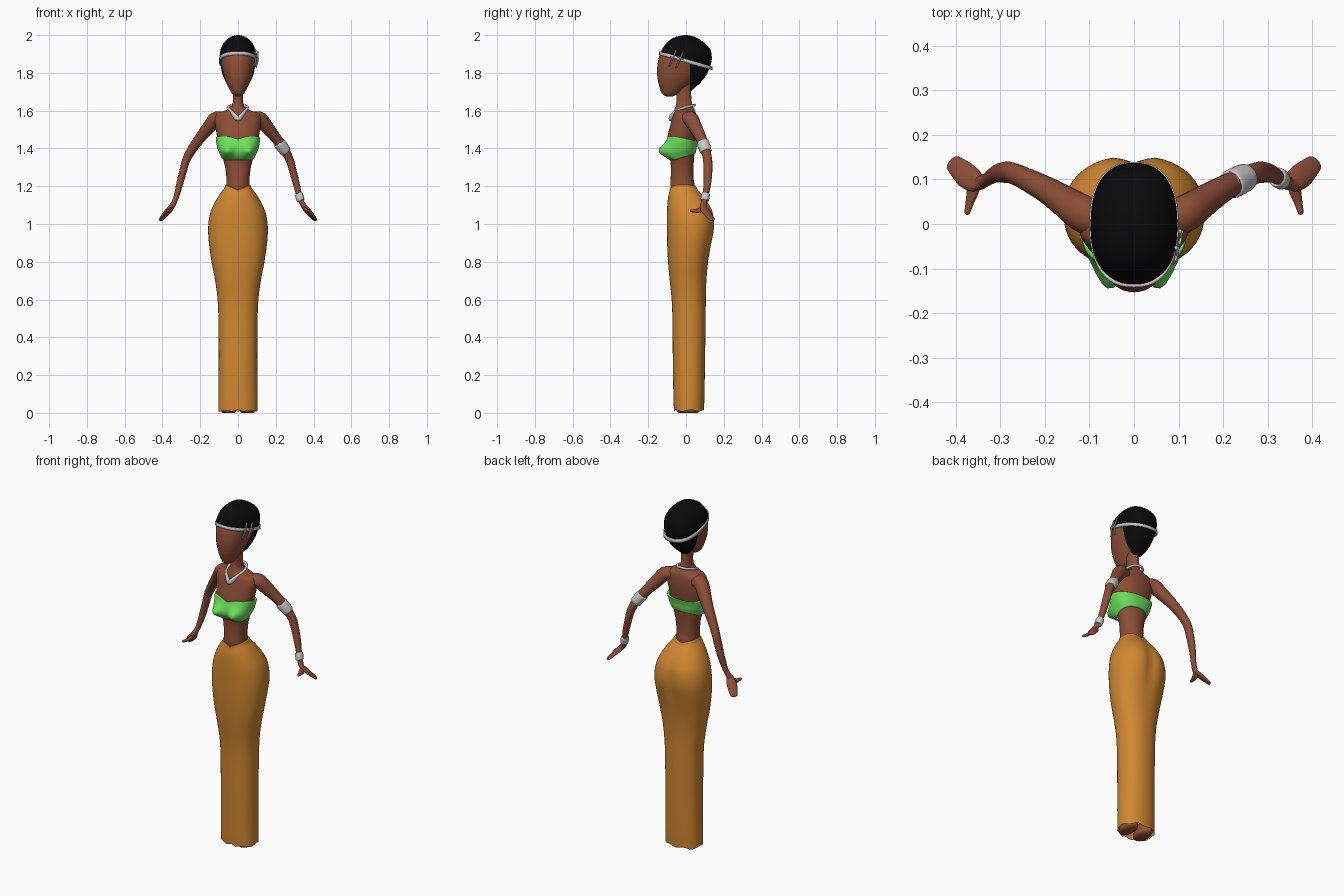
import bpy, bmesh, math
from math import exp, pi, sin, cos
from mathutils import Vector


def material(name, rgb):
    m = bpy.data.materials.new(name)
    m.diffuse_color = (*rgb, 1)
    return m


SKIN = material("brown skin", (0.27, 0.077, 0.038))
ORANGE = material("orange cloth", (0.64, 0.245, 0.032))
GREEN = material("green cloth", (0.15, 0.75, 0.105))
SILVER = material("silver", (0.58, 0.58, 0.58))
BLACK = material("black hair", (0.003, 0.003, 0.003))


def spline(pts, steps, closed=False):
    """Catmull-Rom through tuples of any length."""
    n, out = len(pts), []
    get = (lambda i: pts[i % n]) if closed else (lambda i: pts[max(0, min(n - 1, i))])
    for i in range(n if closed else n - 1):
        for s in range(steps):
            t = s / steps
            out.append(tuple(
                0.5 * (2 * b + (c - a) * t + (2 * a - 5 * b + 4 * c - d) * t * t
                       + (3 * b - a - 3 * c + d) * t ** 3)
                for a, b, c, d in zip(get(i - 1), get(i), get(i + 1), get(i + 2))))
    return out if closed else out + [tuple(pts[-1])]


def skin_rings(name, rings, mat, cap=True, loop=False, edit=None):
    """Join equal rings of points into one smooth mesh."""
    bm = bmesh.new()
    vs = [[bm.verts.new(p) for p in r] for r in rings]
    n = len(vs[0])
    for i in range(len(vs) if loop else len(vs) - 1):
        a, b = vs[i], vs[(i + 1) % len(vs)]
        for j in range(n):
            k = (j + 1) % n
            bm.faces.new((a[j], a[k], b[k], b[j]))
    if cap and not loop:
        bm.faces.new(vs[0])
        bm.faces.new(vs[-1])
    bmesh.ops.recalc_face_normals(bm, faces=bm.faces)
    if edit:
        edit(bm)
    for f in bm.faces:
        f.smooth = True
    me = bpy.data.meshes.new(name)
    bm.to_mesh(me)
    bm.free()
    me.materials.append(mat)
    ob = bpy.data.objects.new(name, me)
    bpy.context.collection.objects.link(ob)
    return ob


def oval(z, hw, yf, yb, e=2.0, n=48):
    """Horizontal superellipse of half width hw from yf to yb."""
    p = lambda v: math.copysign(abs(v) ** (2 / e), v)
    return [(hw * p(cos(2 * pi * j / n)),
             (yf + yb) / 2 + (yb - yf) / 2 * p(sin(2 * pi * j / n)), z) for j in range(n)]


def loft(name, rings, mat, e=2.0, steps=4, shape=None, **kw):
    rows = [oval(*r, e=e) for r in spline(rings, steps)]
    if shape:
        rows = [[shape(*p) for p in r] for r in rows]
    return skin_rings(name, rows, mat, **kw)


def tube(name, pts, mat, side=(0, 1, 0), n=16, steps=4, closed=False):
    """Tube along (x, y, z, half width along side, half thickness) points."""
    path = spline(pts, steps, closed)
    rows, m = [], len(path)
    for i, p in enumerate(path):
        a = path[(i + 1) % m] if closed else path[min(i + 1, m - 1)]
        b = path[i - 1] if closed else path[max(i - 1, 0)]
        d = (Vector(a[:3]) - Vector(b[:3])).normalized()
        w = Vector(side)
        w = (w - d * w.dot(d)).normalized()
        u = d.cross(w)
        rows.append([Vector(p[:3]) + w * p[3] * cos(2 * pi * j / n) + u * p[4] * sin(2 * pi * j / n)
                     for j in range(n)])
    return skin_rings(name, rows, mat, loop=closed)


# Torso and neck
loft("torso", [
    (1.15, .062, -.075, .045), (1.20, .062, -.083, .047), (1.24, .061, -.081, .040),
    (1.30, .068, -.080, .040), (1.34, .078, -.084, .042), (1.40, .095, -.098, .046),
    (1.45, .108, -.100, .052), (1.52, .120, -.084, .058), (1.565, .122, -.072, .056),
    (1.588, .105, -.066, .052), (1.603, .062, -.062, .046), (1.62, .035, -.057, .038),
    (1.65, .027, -.050, .030), (1.72, .028, -.052, .026), (1.75, .028, -.05, .026)], SKIN, e=2.15)

# Head, with a long tapering face
loft("head", [
    (1.674, .008, -.10, -.075), (1.682, .024, -.118, -.055), (1.70, .038, -.132, -.03),
    (1.75, .063, -.147, .03), (1.80, .079, -.153, .07), (1.85, .088, -.150, .10),
    (1.90, .088, -.136, .105), (1.95, .066, -.09, .09), (1.975, .03, -.04, .05)], SKIN, e=2.1)


# Hair cap: cut along a tilted hairline and behind the cheeks
def cut_hairline(bm):
    line_co, line_no = Vector((0, -.13, 1.908)), Vector((0, .29, 1)).normalized()
    for co, no in ((line_co, line_no), (Vector((0, .02, 0)), Vector((0, 1, 0)))):
        bmesh.ops.bisect_plane(bm, geom=bm.verts[:] + bm.edges[:] + bm.faces[:],
                               plane_co=co, plane_no=no)
    gone = [f for f in bm.faces if f.calc_center_median().y < .02
            and (f.calc_center_median() - line_co).dot(line_no) < 0]
    bmesh.ops.delete(bm, geom=gone, context='FACES')


loft("hair", [
    (1.705, .040, -.12, .028), (1.75, .068, -.14, .078), (1.80, .086, -.15, .114),
    (1.86, .096, -.148, .135), (1.89, .097, -.140, .136), (1.92, .093, -.129, .130),
    (1.95, .081, -.110, .108), (1.975, .061, -.085, .076), (1.992, .036, -.05, .042),
    (2.0, .006, -.01, .008)], BLACK, e=2.4, edit=cut_hairline)

# Headband tilted down to the back
band = [oval(dz, .097 + o, -.139 - o, .136 + o, 2.4)
        for dz, o in ((-.010, -.004), (-.009, .003), (.009, .003), (.010, -.004))]
skin_rings("headband", [[(x, y, z + 1.903 - .29 * (y + .135)) for x, y, z in r] for r in band],
           SILVER, loop=True)

# Two crossed hairpins on the right side of the head
for i, dy in enumerate((0, .037)):
    x = .086 + .25 * dy
    tube(f"hairpin_{i}", [(x, -.088 + dy, 1.836 - .2 * dy, .004, .004),
                          (x + .010, -.07 + dy, 1.878 - .2 * dy, .004, .004),
                          (x + .008, -.052 + dy, 1.92 - .2 * dy, .004, .004)], SILVER, n=8)
    tube(f"hairpin_bar_{i}", [(x + .007, -.083 + dy, 1.886, .003, .003),
                              (x + .013, -.052 + dy, 1.872, .003, .003)], SILVER, (0, 0, 1), n=8)


# Bandeau top: two bust bumps, narrow band at the back
def bust(x, y, z):
    z0 = z
    if y < -.03:
        k = min(1, (-.03 - y) / .04)
        y -= k * .042 * exp(-((abs(x) - .06) / .036) ** 2 - ((z0 - 1.387) / .036) ** 2)
        if z0 > 1.42:
            z -= (z0 - 1.42) * .35 * exp(-(x / .03) ** 2)
    t = max(0, min(1, (y + .06) / .11))
    return x, y, z + t * (1.408 + (z0 - 1.402) * .55 - z)


loft("bandeau_top", [
    (1.338, .078, -.080, .040), (1.343, .086, -.092, .050), (1.36, .094, -.105, .053),
    (1.385, .105, -.112, .056), (1.42, .113, -.110, .058), (1.45, .117, -.104, .061),
    (1.463, .116, -.100, .061), (1.464, .106, -.092, .052)], GREEN, e=2.4, cap=False, shape=bust)


# Long skirt: cleft at the back, dipped waist, wavy hem
def drape(x, y, z):
    if y > 0:
        y -= .016 * exp(-(x / .028) ** 2 - ((z - 1.0) / .12) ** 2)
    if z > 1.14:
        z -= (z - 1.14) / .065 * (.027 if y < 0 else .015) * max(0, 1 - abs(x) / .06)
    if z < .03:
        z += .005 * sin(7 * math.atan2(y, x))
    return x, y, z


loft("skirt", [
    (.012, .104, -.064, .095), (.10, .104, -.067, .098), (.30, .102, -.070, .101),
    (.50, .104, -.072, .104), (.60, .108, -.076, .105), (.70, .121, -.086, .108),
    (.80, .140, -.095, .118), (.90, .154, -.100, .138), (.98, .158, -.101, .153),
    (1.05, .149, -.101, .148), (1.10, .130, -.099, .128), (1.15, .102, -.094, .094),
    (1.19, .073, -.088, .064), (1.205, .066, -.086, .058), (1.207, .058, -.078, .045)],
     ORANGE, e=2.25, cap=False, shape=drape)

for s, label in ((-1, "left"), (1, "right")):
    # Feet just inside the hem
    loft(f"{label}_foot", [(0, .03, -.04, .06), (.012, .04, -.05, .075), (.04, .036, -.045, .075),
                           (.08, .025, -.01, .065), (.2, .03, -.01, .06)], SKIN,
         shape=lambda x, y, z: (x + s * .05, y, z))
    # Arm, mitten hand and thumb
    flip = lambda pts: [(s * p[0], *p[1:]) for p in pts]
    tube(f"{label}_arm", flip([
        (.085, .010, 1.56, .042, .034), (.118, .025, 1.556, .042, .038),
        (.155, .050, 1.512, .036, .035), (.197, .077, 1.46, .030, .029),
        (.237, .098, 1.405, .026, .025), (.270, .113, 1.348, .024, .022),
        (.287, .116, 1.295, .024, .020), (.308, .113, 1.215, .020, .018),
        (.328, .101, 1.14, .015, .014), (.345, .092, 1.10, .016, .013),
        (.356, .088, 1.08, .012, .008)]), SKIN)
    tube(f"{label}_hand", flip([
        (.338, .094, 1.118, .012, .011), (.352, .092, 1.09, .022, .012),
        (.372, .106, 1.066, .028, .012), (.392, .124, 1.042, .024, .009),
        (.407, .138, 1.023, .018, .007), (.411, .142, 1.018, .006, .003)]),
        SKIN, (s * .62, -.78, 0))
    tube(f"{label}_thumb", flip([
        (.354, .100, 1.083, .016, .010), (.362, .072, 1.073, .016, .010),
        (.369, .046, 1.069, .010, .008), (.374, .026, 1.071, .007, .006),
        (.375, .021, 1.072, .002, .002)]), SKIN, (1 * s, 0, -1))

# Armlet and bracelet on the right arm
tube("armlet", [(.219, .089, 1.430, .025, .024), (.220, .090, 1.428, .033, .032),
                (.251, .105, 1.386, .031, .030), (.252, .106, 1.384, .023, .022)], SILVER, n=24)
tube("bracelet", [(.321, .105, 1.160, .014, .014), (.322, .105, 1.158, .022, .021),
                  (.331, .099, 1.126, .022, .021), (.332, .099, 1.124, .014, .014)], SILVER, n=24)

# Necklace: sloping ring with a thicker V at the front
tube("necklace", [
    (0, -.082, 1.558, .014, .010), (.022, -.070, 1.578, .012, .009), (.042, -.042, 1.602, .008, .008),
    (.050, -.005, 1.618, .007, .007), (.032, .034, 1.627, .007, .007), (0, .046, 1.630, .007, .007),
    (-.032, .034, 1.627, .007, .007), (-.050, -.005, 1.618, .007, .007),
    (-.042, -.042, 1.602, .008, .008), (-.022, -.070, 1.578, .012, .009)],
    SILVER, (0, 0, 1), n=12, closed=True)
